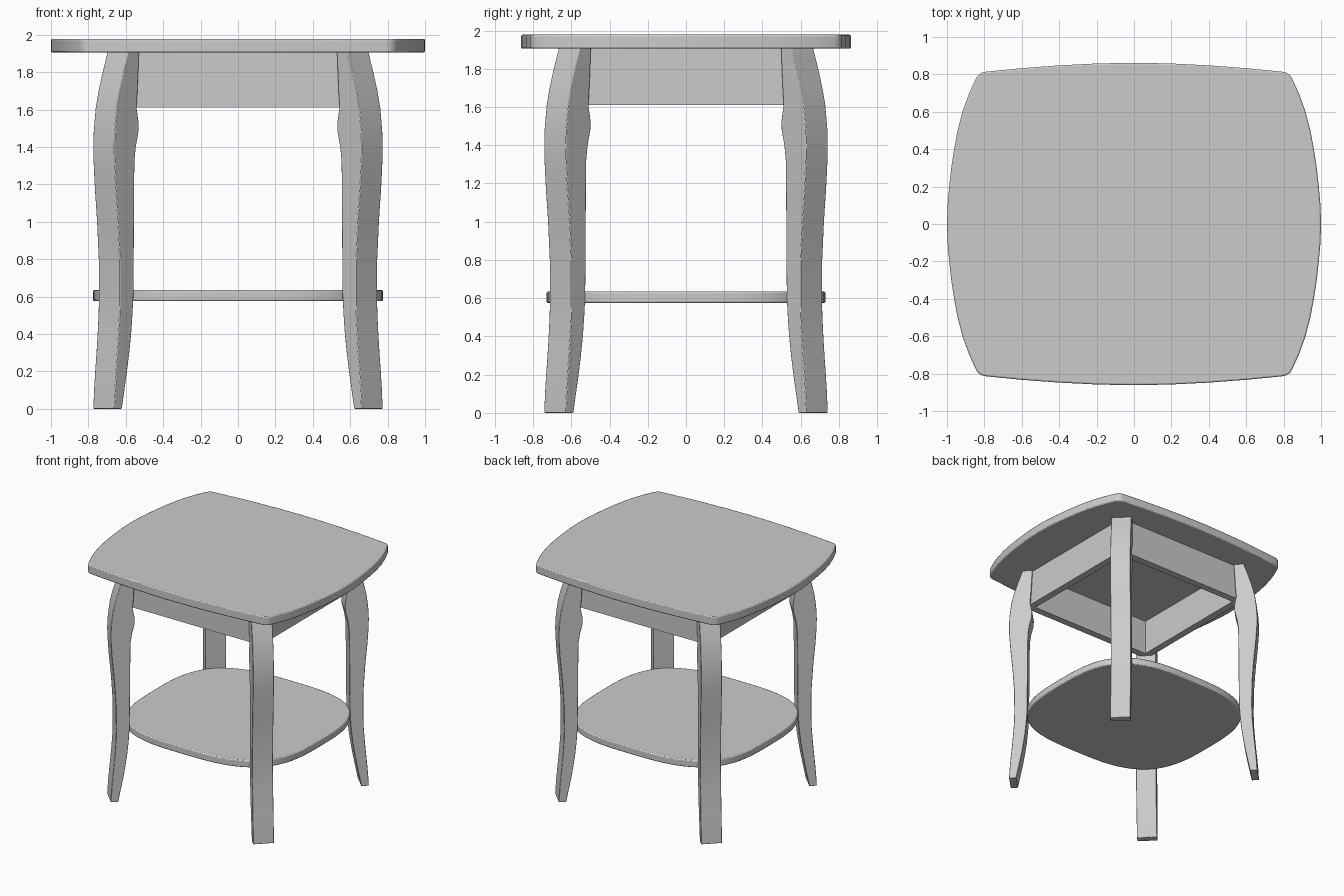
import bpy, bmesh, math

if "Cube" in bpy.data.objects:
    bpy.data.objects.remove(bpy.data.objects["Cube"])

# Single material for the whole table
grey = bpy.data.materials.new("plain grey")
grey.diffuse_color = (0.6, 0.6, 0.6, 1)
grey.use_nodes = True
grey.node_tree.nodes["Principled BSDF"].inputs["Base Color"].default_value = grey.diffuse_color


def finish(name, bm, bevel=0.0):
    bmesh.ops.recalc_face_normals(bm, faces=bm.faces)
    me = bpy.data.meshes.new(name)
    bm.to_mesh(me)
    bm.free()
    ob = bpy.data.objects.new(name, me)
    bpy.context.collection.objects.link(ob)
    me.materials.append(grey)
    if bevel:
        m = ob.modifiers.new("edge", 'BEVEL')
        m.width, m.segments = bevel, 2
        m.limit_method, m.angle_limit = 'ANGLE', math.radians(50)
    bpy.ops.object.select_all(action='DESELECT')
    bpy.context.view_layer.objects.active = ob
    ob.select_set(True)
    bpy.ops.object.shade_smooth_by_angle(angle=math.radians(30))
    return ob


def slab(name, outline, z0, z1, bevel):
    bm = bmesh.new()
    f = bm.faces.new([bm.verts.new((x, y, z0)) for x, y in outline])
    r = bmesh.ops.extrude_face_region(bm, geom=[f])
    bmesh.ops.translate(bm, vec=(0, 0, z1 - z0),
                        verts=[v for v in r['geom'] if isinstance(v, bmesh.types.BMVert)])
    finish(name, bm, bevel)


# Tabletop: bowed sides with tight rounded corners, one quadrant mirrored
quad = [(1, 0), (0.997, 0.1), (0.988, 0.2), (0.977, 0.3), (0.962, 0.4), (0.943, 0.5),
        (0.917, 0.6), (0.885, 0.69), (0.847, 0.775), (0.833, 0.797), (0.812, 0.81),
        (0.785, 0.815), (0.6, 0.833), (0.4, 0.848), (0.2, 0.858), (0, 0.862)]
half = quad + [(-x, y) for x, y in quad[-2::-1]]
slab("tabletop", half + [(x, -y) for x, y in half[-2:0:-1]], 1.905, 1.978, 0.008)

# Lower shelf: rounded superellipse
N, e = 96, 2 / 3.1
shelf = []
for i in range(N):
    c, s = math.cos(2 * math.pi * i / N), math.sin(2 * math.pi * i / N)
    shelf.append((math.copysign(abs(c) ** e * 0.776, c), math.copysign(abs(s) ** e * 0.73, s)))
slab("lower_shelf", shelf, 0.575, 0.635, 0.008)

# Cabriole legs: (height, outer, inner) profile in the diagonal plane
PROFILE = [(0, .718, .677), (.1, .714, .663), (.2, .708, .649), (.3, .701, .637),
           (.4, .695, .627), (.5, .690, .620), (.6, .688, .615), (.8, .689, .613),
           (1.0, .698, .612), (1.2, .711, .611), (1.33, .717, .609), (1.4, .718, .602),
           (1.48, .716, .588), (1.53, .712, .587), (1.61, .705, .598), (1.7, .690, .593),
           (1.8, .668, .589), (1.91, .641, .585)]
W = 0.057
for sy, row in ((-1, "front"), (1, "back")):
    for sx, side in ((-1, "left"), (1, "right")):
        bm = bmesh.new()
        rings = []
        for z, o, i in PROFILE:
            ring = [(o + W, o - W), (o - W, o + W), (i - W, i + W), (i + W, i - W)]
            rings.append([bm.verts.new((sx * a, sy * (b - 0.032), z)) for a, b in ring])
        for lo, hi in zip(rings, rings[1:]):
            for k in range(4):
                n = (k + 1) % 4
                bm.faces.new((lo[k], lo[n], hi[n], hi[k]))
        bm.faces.new(rings[0])
        bm.faces.new(rings[-1])
        finish(f"{row}_{side}_leg", bm, 0.004)


# Apron boards between the legs
def board(name, cx, cy, lx, ly):
    bm = bmesh.new()
    bmesh.ops.create_cube(bm, size=1)
    bmesh.ops.scale(bm, vec=(lx, ly, 0.3), verts=bm.verts)
    bmesh.ops.translate(bm, vec=(cx, cy, 1.76), verts=bm.verts)
    finish(name, bm)


for s, a, b in ((-1, "front", "left"), (1, "back", "right")):
    board(a + "_apron", 0, s * 0.57, 1.22, 0.06)
    board(b + "_apron", s * 0.602, 0, 0.06, 1.15)
